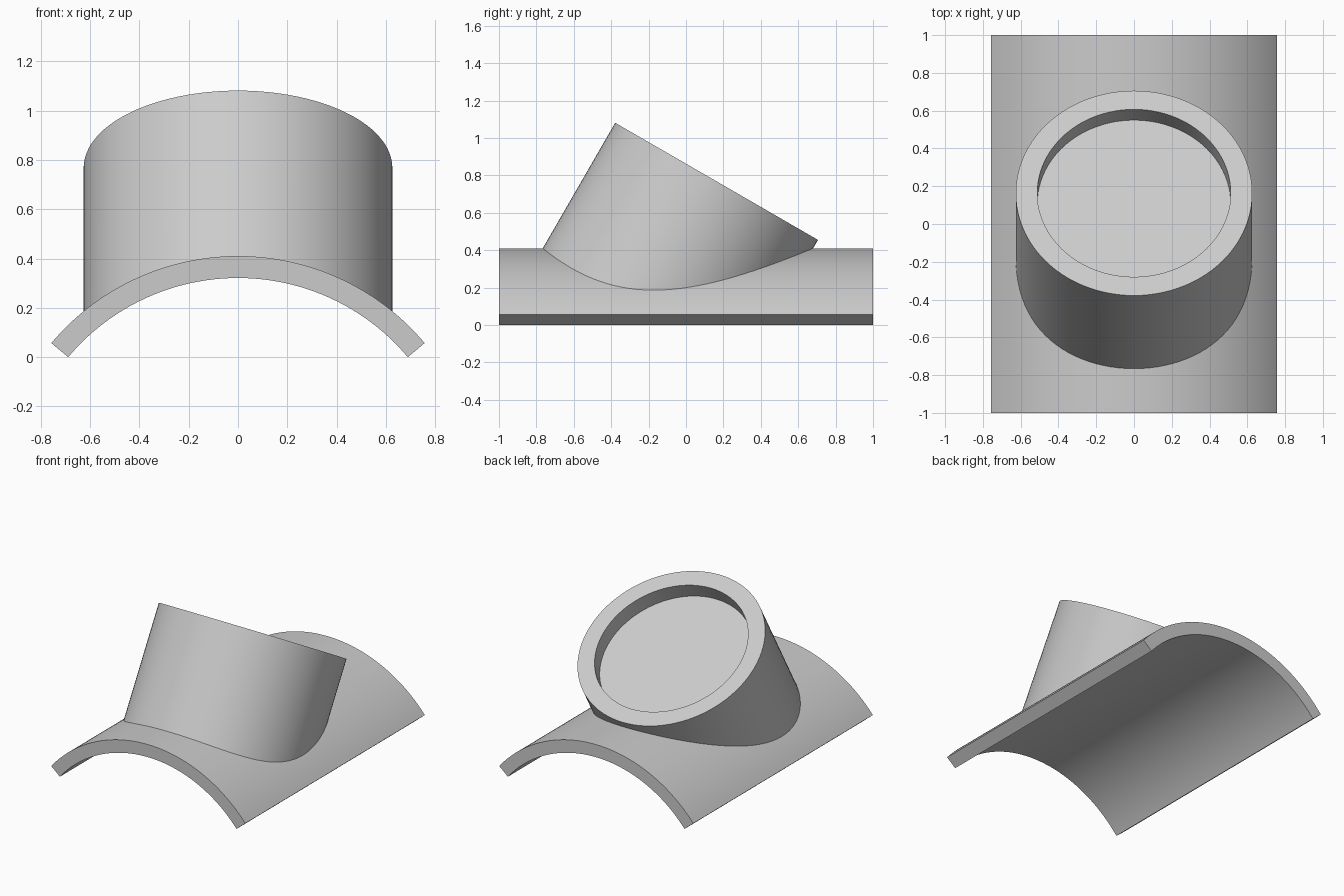
import bpy
import bmesh
from math import sin, cos, pi, radians, sqrt
from mathutils import Vector, Matrix

cube = bpy.data.objects.get("Cube")
if cube:
    bpy.data.objects.remove(cube, do_unlink=True)

grey = bpy.data.materials.new("light grey")
grey.use_nodes = True
colour = (0.6, 0.6, 0.6, 1)
grey.diffuse_color = colour
grey.node_tree.nodes["Principled BSDF"].inputs["Base Color"].default_value = colour

OUTER, INNER, AXIS_Z, HALF_ARC = 0.988, 0.899, -0.578, radians(50)
RIM, BORE, DEPTH, TILT = 0.626, 0.512, 0.114, radians(30)
SIDES = 96


def make_object(name, bm):
    bmesh.ops.recalc_face_normals(bm, faces=bm.faces)
    mesh = bpy.data.meshes.new(name)
    bm.to_mesh(mesh)
    bm.free()
    mesh.materials.append(grey)
    obj = bpy.data.objects.new(name, mesh)
    bpy.context.collection.objects.link(obj)
    return obj


def bridge(bm, a, b):
    for i in range(len(a)):
        j = (i + 1) % len(a)
        bm.faces.new((a[i], a[j], b[j], b[i]))


# Saddle: an arched strip extruded from front to back
def arc(radius, steps=64):
    angles = [HALF_ARC * (2 * i / steps - 1) for i in range(steps + 1)]
    return [(radius * sin(a), AXIS_Z + radius * cos(a)) for a in angles]


bm = bmesh.new()
outline = arc(OUTER) + arc(INNER)[::-1]
front, back = [[bm.verts.new((x, y, z)) for x, z in outline] for y in (-1, 1)]
bridge(bm, front, back)
bm.faces.new(front)
bm.faces.new(back)
saddle = make_object("saddle", bm)

# Tilted socket: its foot follows the saddle, its top holds a shallow round recess
axis = Vector((0, sin(TILT), cos(TILT)))
place = Matrix.Translation((0, 0.1635, 0.768)) @ Matrix.Rotation(-TILT, 4, 'X')


def ring(radius, drop):
    angles = [2 * pi * i / SIDES for i in range(SIDES)]
    return [place @ Vector((radius * cos(a), radius * sin(a), -drop)) for a in angles]


def on_saddle(p):
    height = AXIS_Z + sqrt((OUTER - 0.04) ** 2 - p.x ** 2)
    return p + axis * ((height - p.z) / axis.z)


bm = bmesh.new()
rim = ring(RIM, 0)
loops = [[on_saddle(p) for p in rim], rim, ring(BORE, 0), ring(BORE, DEPTH)]
loops = [[bm.verts.new(p) for p in loop] for loop in loops]
for a, b in zip(loops, loops[1:]):
    bridge(bm, a, b)
bm.faces.new(loops[-1])
# Close the foot with strips running across the saddle
foot = loops[0]
half = SIDES // 2
for i in range(half):
    quad = (foot[i], foot[i + 1], foot[-i - 1], foot[-i])
    bm.faces.new(list(dict.fromkeys(quad)))
socket = make_object("angled_socket", bm)

for obj in (saddle, socket):
    bpy.ops.object.select_all(action='DESELECT')
    obj.select_set(True)
    bpy.context.view_layer.objects.active = obj
    bpy.ops.object.shade_smooth_by_angle(angle=radians(25))
